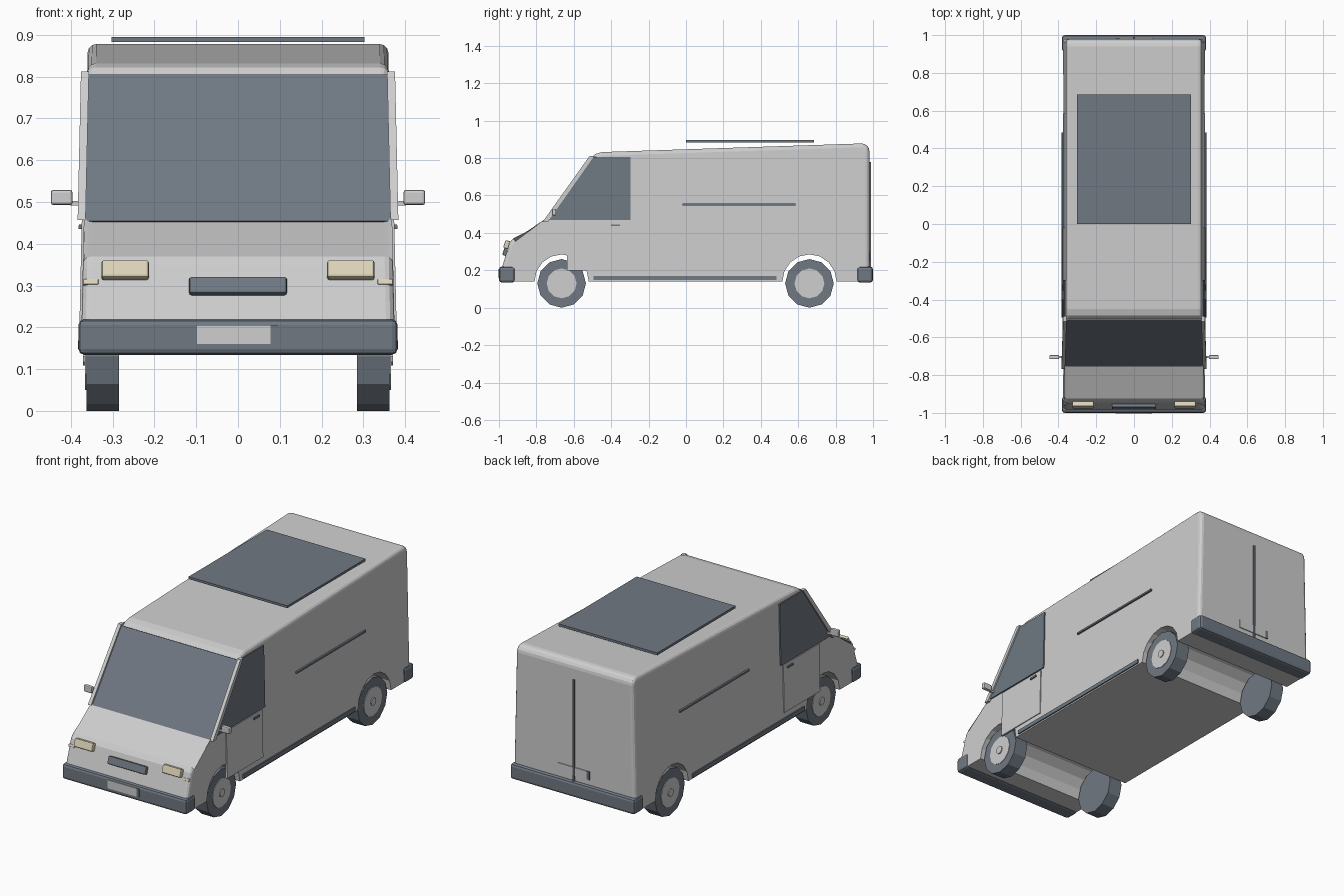
import bpy, bmesh, math
from mathutils import Matrix

cube = bpy.data.objects.get("Cube")
if cube:
    bpy.data.objects.remove(cube, do_unlink=True)


def material(name, rgb):
    m = bpy.data.materials.new(name)
    m.use_nodes = True
    m.diffuse_color = (*rgb, 1)
    m.node_tree.nodes["Principled BSDF"].inputs["Base Color"].default_value = (*rgb, 1)
    return m


PAINT = material("light grey paint", (0.62, 0.62, 0.62))
SLATE = material("slate grey", (0.16, 0.19, 0.225))
CREAM = material("cream lamp", (0.72, 0.66, 0.48))


def finish(bm, name, mat):
    bmesh.ops.recalc_face_normals(bm, faces=bm.faces)
    mesh = bpy.data.meshes.new(name)
    bm.to_mesh(mesh)
    bm.free()
    mesh.materials.append(mat)
    ob = bpy.data.objects.new(name, mesh)
    bpy.context.collection.objects.link(ob)
    return ob


def half_width(z):
    """Half width of the body, leaning in towards the roof."""
    return 0.379 - 0.0225 * z


def prism(pts, x_left, x_right):
    """Extrude a (y, z) outline between two x functions of z."""
    bm = bmesh.new()
    a = [bm.verts.new((x_left(z), y, z)) for y, z in pts]
    b = [bm.verts.new((x_right(z), y, z)) for y, z in pts]
    bm.faces.new(a)
    bm.faces.new(b[::-1])
    for i in range(len(pts)):
        j = (i + 1) % len(pts)
        bm.faces.new((a[i], b[i], b[j], a[j]))
    return bm


def side_plates(name, pts, inner, outer, mat):
    """A plate following the body side, made on both sides."""
    for side, s in (("left", 1), ("right", -1)):
        bm = prism(pts, lambda z: s * (half_width(z) + inner),
                   lambda z: s * (half_width(z) + outer))
        finish(bm, f"{side}_{name}", mat)


def rect(y0, y1, z0, z1):
    return [(y0, z0), (y1, z0), (y1, z1), (y0, z1)]


def box(name, centre, size, mat, bevel=0.0, tilt=0.0):
    bm = bmesh.new()
    bmesh.ops.create_cube(bm, size=1, matrix=Matrix.Diagonal((*size, 1)))
    if bevel:
        bmesh.ops.bevel(bm, geom=bm.edges[:], offset=bevel, segments=2,
                        profile=0.5, affect='EDGES')
    bm.transform(Matrix.Translation(centre) @ Matrix.Rotation(tilt, 4, 'X'))
    return finish(bm, name, mat)


def arc(cy, cz, r, start, end, n):
    return [(cy + r * math.cos(math.radians(start + (end - start) * i / n)),
             cz + r * math.sin(math.radians(start + (end - start) * i / n)))
            for i in range(n + 1)]


AXLES = (-0.665, 0.66)
AXLE_Z = 0.13
FLOOR = 0.14

# Body shell: side outline with both wheel arches
outline = [(-0.97, FLOOR), (-0.985, 0.21), (-0.945, 0.345), (-0.925, 0.37),
           (-0.74, 0.458), (-0.505, 0.8), (-0.485, 0.822), (-0.45, 0.832)]
outline += arc(0.94, 0.838, 0.04, 90, 0, 4)
outline += [(0.98, FLOOR)]
for cy in reversed(AXLES):
    outline += arc(cy, AXLE_Z + 0.01, 0.145, 0, 180, 8)
body = prism(outline, lambda z: -half_width(z), half_width)
edges = []
for e in body.edges:
    p, q = e.verts
    same_side = p.co.x * q.co.x > 0
    low = min(p.co.z, q.co.z) < 0.2
    end_edge = abs(p.co.y) > 0.9 and abs(q.co.y) > 0.9 and max(p.co.z, q.co.z) > 0.2
    if same_side and (not low or end_edge):
        if all(abs(v.co.y - c) > 0.16 or v.co.z > 0.3 for v in (p, q) for c in AXLES):
            edges.append(e)
bmesh.ops.bevel(body, geom=edges, offset=0.02, segments=3, profile=0.5,
                affect='EDGES', clamp_overlap=True)
shell = finish(body, "body_shell", PAINT)

# Windscreen and its side pillars
glass = [(-0.755, 0.455), (-0.745, 0.45), (-0.5, 0.8), (-0.511, 0.805)]
finish(prism(glass, lambda z: -0.366, lambda z: 0.366), "windscreen", SLATE)
side_plates("windscreen_pillar",
            [(-0.768, 0.457), (-0.74, 0.457), (-0.49, 0.812), (-0.515, 0.812)],
            -0.004, 0.015, PAINT)

# Cab doors, windows and side trim
side_plates("door", rect(-0.635, -0.32, 0.2, 0.462), -0.006, 0.005, PAINT)
side_plates("door_window",
            [(-0.735, 0.468), (-0.297, 0.468), (-0.297, 0.807), (-0.503, 0.807)],
            -0.002, 0.007, SLATE)
side_plates("door_handle", rect(-0.4, -0.352, 0.436, 0.446), 0.003, 0.012, SLATE)
side_plates("side_rail", rect(-0.02, 0.585, 0.546, 0.556), -0.002, 0.01, SLATE)
side_plates("sill", rect(-0.495, 0.485, 0.148, 0.17), -0.006, 0.007, SLATE)

# Bumpers
for name, y in (("front_bumper", -0.957), ("rear_bumper", 0.957)):
    box(name, (0, y, 0.177), (0.764, 0.085, 0.085), SLATE, 0.014)

# Number plates with a dark end strip
for name, y, z, s in (("front_plate", -0.999, 0.183, 1), ("rear_plate", 0.981, 0.272, -1)):
    box(name, (-0.01 * s, y, z), (0.176, 0.008, 0.046), PAINT)
    box(name + "_end", (0.087 * s, y, z), (0.018, 0.008, 0.046), SLATE)

# Grille, lamps and mirrors
TILT = -0.31
box("grille", (0, -0.962, 0.298), (0.234, 0.03, 0.042), SLATE, 0.006, TILT)
for side, s in (("left", 1), ("right", -1)):
    box(side + "_headlamp", (s * 0.27, -0.957, 0.337), (0.113, 0.03, 0.044),
        CREAM, 0.006, TILT)
    box(side + "_indicator", (s * 0.352, -0.948, 0.307), (0.036, 0.02, 0.014),
        CREAM, 0.002, TILT)
    box(side + "_mirror", (s * 0.422, -0.705, 0.511), (0.052, 0.022, 0.036), PAINT, 0.006)
    box(side + "_mirror_arm", (s * 0.385, -0.705, 0.497), (0.034, 0.01, 0.01), PAINT)

# Rear door seam and roof panel
box("rear_door_seam", (0, 0.983, 0.49), (0.01, 0.012, 0.58), SLATE)
box("roof_panel", (0, 0.342, 0.889), (0.606, 0.685, 0.013), SLATE)


def disc(name, centre, r, depth, mat, sides=12):
    bm = bmesh.new()
    bmesh.ops.create_cone(bm, cap_ends=True, segments=sides, radius1=r, radius2=r,
                          depth=depth)
    bm.transform(Matrix.Translation(centre) @ Matrix.Rotation(math.pi / 2, 4, 'Y'))
    finish(bm, name, mat)


# Wheels: tyre, hub face and cap
for end, cy in zip(("front", "rear"), AXLES):
    for side, s in (("left", 1), ("right", -1)):
        label = f"{end}_{side}"
        disc(label + "_tyre", (s * 0.324, cy, AXLE_Z), 0.13, 0.078, SLATE)
        disc(label + "_hub", (s * 0.355, cy, AXLE_Z), 0.08, 0.022, PAINT)
        disc(label + "_hub_cap", (s * 0.362, cy, AXLE_Z), 0.022, 0.018, PAINT, 10)
